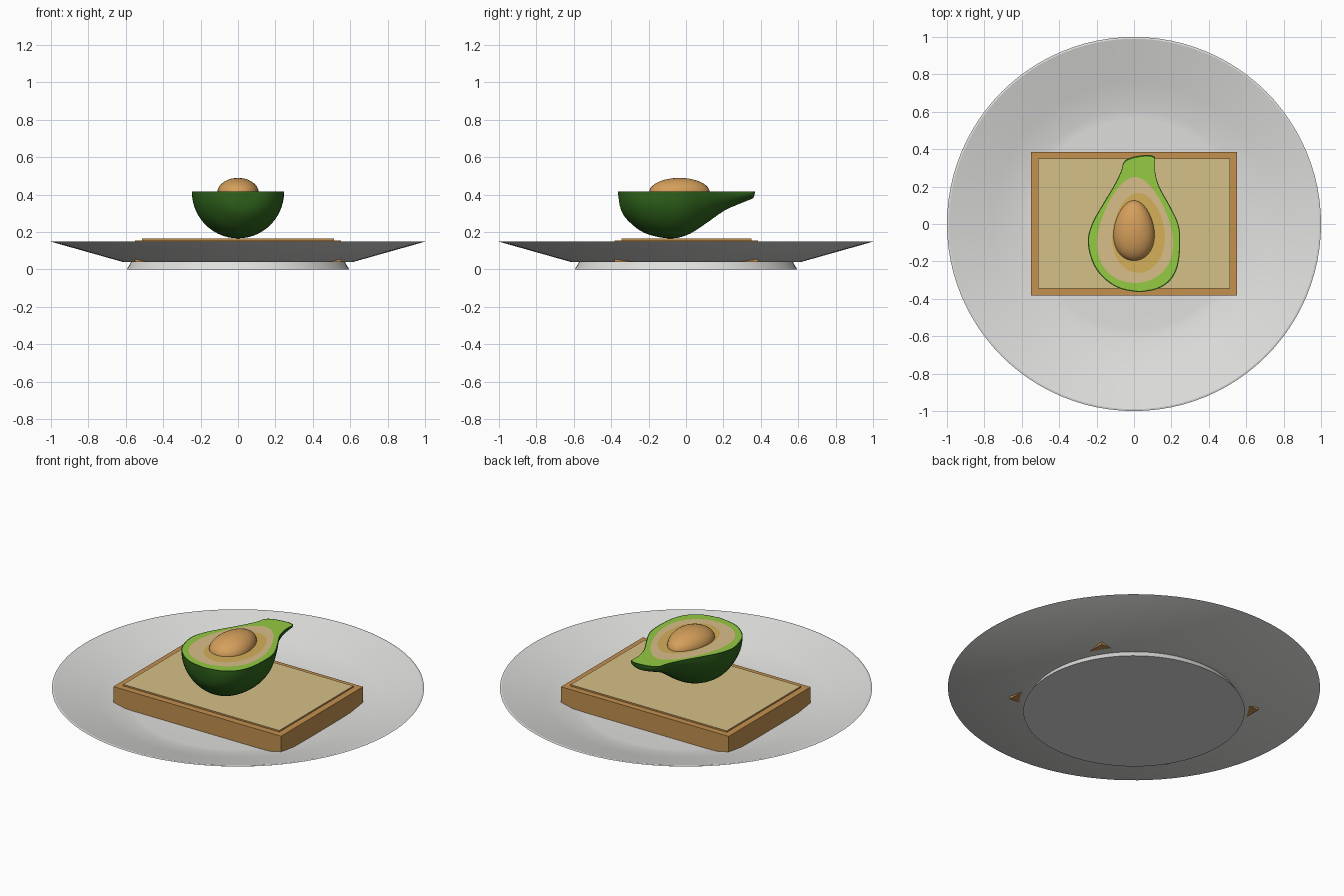
import bpy, bmesh, math
from mathutils import Vector, Matrix

if "Cube" in bpy.data.objects:
    bpy.data.objects.remove(bpy.data.objects["Cube"])


def material(name, rgb):
    m = bpy.data.materials.new(name)
    m.diffuse_color = [(c / 255) ** 2.2 for c in rgb] + [1]
    m.use_nodes = True
    m.node_tree.nodes["Principled BSDF"].inputs["Base Color"].default_value = m.diffuse_color
    return m


PLATE = material("plate_white", (222, 222, 220))
CRUST = material("crust_brown", (194, 143, 80))
CRUMB = material("crumb_beige", (212, 191, 133))
SKIN = material("skin_dark_green", (52, 102, 34))
FLESH = material("flesh_green", (148, 200, 68))
PALE = material("flesh_tan", (216, 188, 136))
YELLOW = material("flesh_yellow", (212, 174, 90))
PIT = material("pit_brown", (212, 158, 92))


def finish(name, bm, mats, angle=None):
    bmesh.ops.remove_doubles(bm, verts=bm.verts, dist=1e-5)
    bmesh.ops.recalc_face_normals(bm, faces=bm.faces)
    me = bpy.data.meshes.new(name)
    bm.to_mesh(me)
    bm.free()
    for m in mats:
        me.materials.append(m)
    ob = bpy.data.objects.new(name, me)
    bpy.context.collection.objects.link(ob)
    if angle:
        me.shade_smooth()
        me.set_sharp_from_angle(angle=math.radians(angle))
    return ob


def box(name, lo, hi, mats):
    bm = bmesh.new()
    lo, hi = Vector(lo), Vector(hi)
    bmesh.ops.create_cube(bm, size=1, matrix=Matrix.Translation((lo + hi) / 2)
                          @ Matrix.Diagonal((*(hi - lo), 1)))
    if len(mats) > 1:                       # second colour on the top face
        for f in bm.faces:
            f.material_index = int(f.normal.z > 0.5)
    return finish(name, bm, mats)


# Plate: revolved profile with a foot that widens downwards
profile = [(0, 0), (0.595, 0), (0.572, 0.038), (0.61, 0.038), (1, 0.148),
           (0.99, 0.15), (0.76, 0.087), (0.61, 0.046), (0.56, 0.044), (0, 0.044)]
bm = bmesh.new()
pv = [bm.verts.new((r, 0, z)) for r, z in profile]
pe = [bm.edges.new(p) for p in zip(pv, pv[1:])]
bmesh.ops.spin(bm, geom=pv + pe, axis=(0, 0, 1), cent=(0, 0, 0),
               steps=96, angle=math.tau, use_duplicate=False)
finish("plate", bm, [PLATE], 25)

# Toast: crust slab and a slightly raised crumb panel
box("toast_crust", (-0.55, -0.382, 0.04), (0.55, 0.385, 0.155), [CRUST])
box("toast_crumb", (-0.512, -0.344, 0.15), (0.512, 0.349, 0.164), [CRUST, CRUMB])

# Avocado half: cross-section rows (y, left x, right x, depth) below the cut
TOP = 0.416
ROWS = [(-0.365, 0.03, 0.03, 0), (-0.347, -0.07, 0.125, 0.10),
        (-0.30, -0.15, 0.195, 0.165), (-0.22, -0.215, 0.235, 0.222),
        (-0.10, -0.247, 0.247, 0.25), (0.0, -0.225, 0.237, 0.235),
        (0.1, -0.17, 0.19, 0.175), (0.2, -0.11, 0.135, 0.105),
        (0.28, -0.07, 0.113, 0.068), (0.335, -0.052, 0.113, 0.046),
        (0.36, 0.0, 0.11, 0.033), (0.37, 0.075, 0.075, 0)]
STEPS, COLS = 4, 28
N = (len(ROWS) - 1) * STEPS


def row(i):
    """Smooth (Catmull-Rom) row between the control rows."""
    k = min(i // STEPS, len(ROWS) - 2)
    t = i / STEPS - k
    a, b, c, d = (ROWS[min(max(k + j, 0), len(ROWS) - 1)] for j in (-1, 0, 1, 2))
    return [0.5 * (2 * q + (r - p) * t + (2 * p - 5 * q + 4 * r - s) * t * t
                   + (3 * q - p - 3 * r + s) * t ** 3)
            for p, q, r, s in zip(a, b, c, d)]


def egg_row(i, cx, cy, rx, ry, taper):
    a = math.pi * i / N
    w = rx * math.sin(a) * (1 + taper * math.cos(a))
    return cy - ry * math.cos(a), cx - w, cx + w


def loop(rows):
    left = [(r[1], r[0], TOP) for r in rows]
    right = [(r[2], r[0], TOP) for r in rows]
    return left + right[-2:0:-1]


rows = [row(i) for i in range(N + 1)]
bm = bmesh.new()

# Rounded skin lofted through the rows
grid = []
for y, xl, xr, d in rows:
    mid, half = (xl + xr) / 2, (xr - xl) / 2
    grid.append([bm.verts.new((mid - half * math.cos(math.pi * j / COLS), y,
                               TOP - max(d, 0) * math.sin(math.pi * j / COLS)))
                 for j in range(COLS + 1)])
for p, q in zip(grid, grid[1:]):
    for j in range(COLS):
        bm.faces.new((p[j], p[j + 1], q[j + 1], q[j]))

# Cut face: skin edge, green, tan and yellow bands
outer = loop(rows)
rim = [(0.01 + (x - 0.01) * 0.975, -0.05 + (y + 0.05) * 0.98, z) for x, y, z in outer]
tan = loop([egg_row(i, 0.006, -0.032, 0.195, 0.283, 0.3) for i in range(N + 1)])
yel = loop([egg_row(i, 0.024, -0.048, 0.14, 0.213, 0.12) for i in range(N + 1)])
rings = [[bm.verts.new(p) for p in ring] for ring in (outer, rim, tan, yel)]
for m, (p, q) in enumerate(zip(rings, rings[1:])):
    for j in range(len(p)):
        k = (j + 1) % len(p)
        bm.faces.new((p[j], q[j], q[k], p[k])).material_index = m
bm.faces.new(rings[-1]).material_index = 3
finish("avocado_half", bm, [SKIN, FLESH, PALE, YELLOW], 40)

# Pit: egg-shaped, half sunk in the cut face
bm = bmesh.new()
bmesh.ops.create_uvsphere(bm, u_segments=32, v_segments=20, radius=1)
for v in bm.verts:
    x, y, z = v.co
    v.co = (0.109 * x * (1 - 0.16 * y), -0.035 + 0.162 * y, 0.412 + 0.077 * z)
finish("avocado_pit", bm, [PIT], 60)
